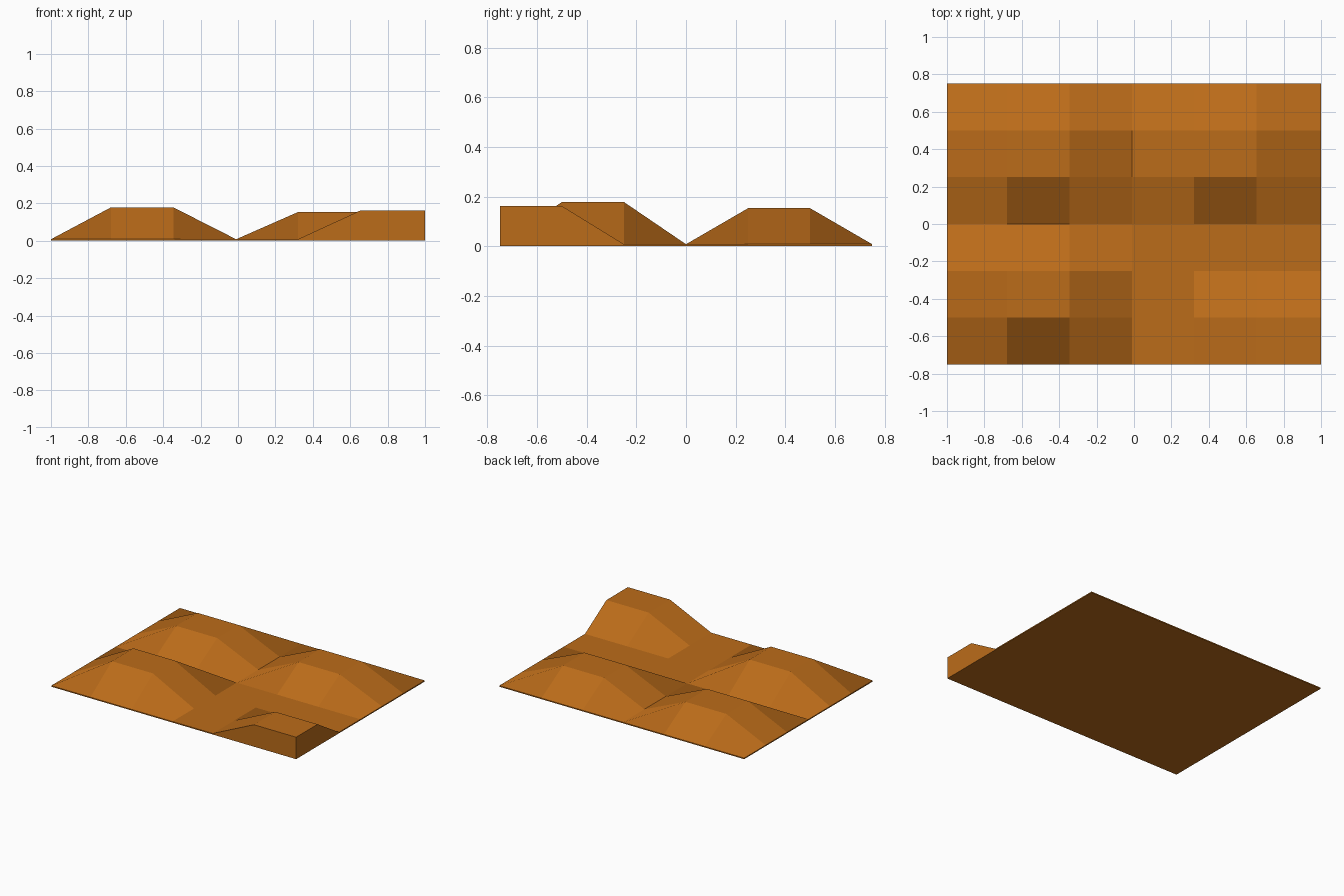
import bpy, bmesh

if "Cube" in bpy.data.objects:
    bpy.data.objects.remove(bpy.data.objects["Cube"])

# Grid lines of the low-poly terrain and thickness of its base
XS = [-1, -0.68, -0.345, -0.01, 0.32, 0.655, 1]
YS = [-0.75, -0.5, -0.25, 0, 0.25, 0.5, 0.75]
BASE = 0.008

# Flat-topped hills: (columns, rows, height)
HILLS = [((1, 2), (1, 2), 0.178),   # front left
         ((1, 2), (4, 5), 0.153),   # back left
         ((4, 5), (4, 5), 0.153),   # back right
         ((5, 6), (0, 1), 0.162)]   # front right, cut by the corner


def height(i, j):
    for cols, rows, h in HILLS:
        if i in cols and j in rows:
            return h
    return BASE


bm = bmesh.new()
n = len(XS)
top = [[bm.verts.new((x, y, height(i, j))) for j, y in enumerate(YS)]
       for i, x in enumerate(XS)]

# Terrain surface
for i in range(n - 1):
    for j in range(n - 1):
        bm.faces.new((top[i][j], top[i + 1][j], top[i + 1][j + 1], top[i][j + 1]))

# Side walls and flat underside
m = n - 1
rim = ([top[i][0] for i in range(m)] + [top[m][j] for j in range(m)]
       + [top[i][m] for i in range(m, 0, -1)] + [top[0][j] for j in range(m, 0, -1)])
low = [bm.verts.new((v.co.x, v.co.y, 0)) for v in rim]
for k in range(len(rim)):
    q = (k + 1) % len(rim)
    bm.faces.new((low[k], low[q], rim[q], rim[k]))
bm.faces.new(low[::-1])

mesh = bpy.data.meshes.new("hilly_ground")
bm.to_mesh(mesh)
bm.free()
ground = bpy.data.objects.new("hilly_ground", mesh)
bpy.context.collection.objects.link(ground)

# Earth brown
mat = bpy.data.materials.new("earth")
mat.diffuse_color = (0.5, 0.15, 0.01, 1)
mat.use_nodes = True
mat.node_tree.nodes["Principled BSDF"].inputs["Base Color"].default_value = mat.diffuse_color
mesh.materials.append(mat)
